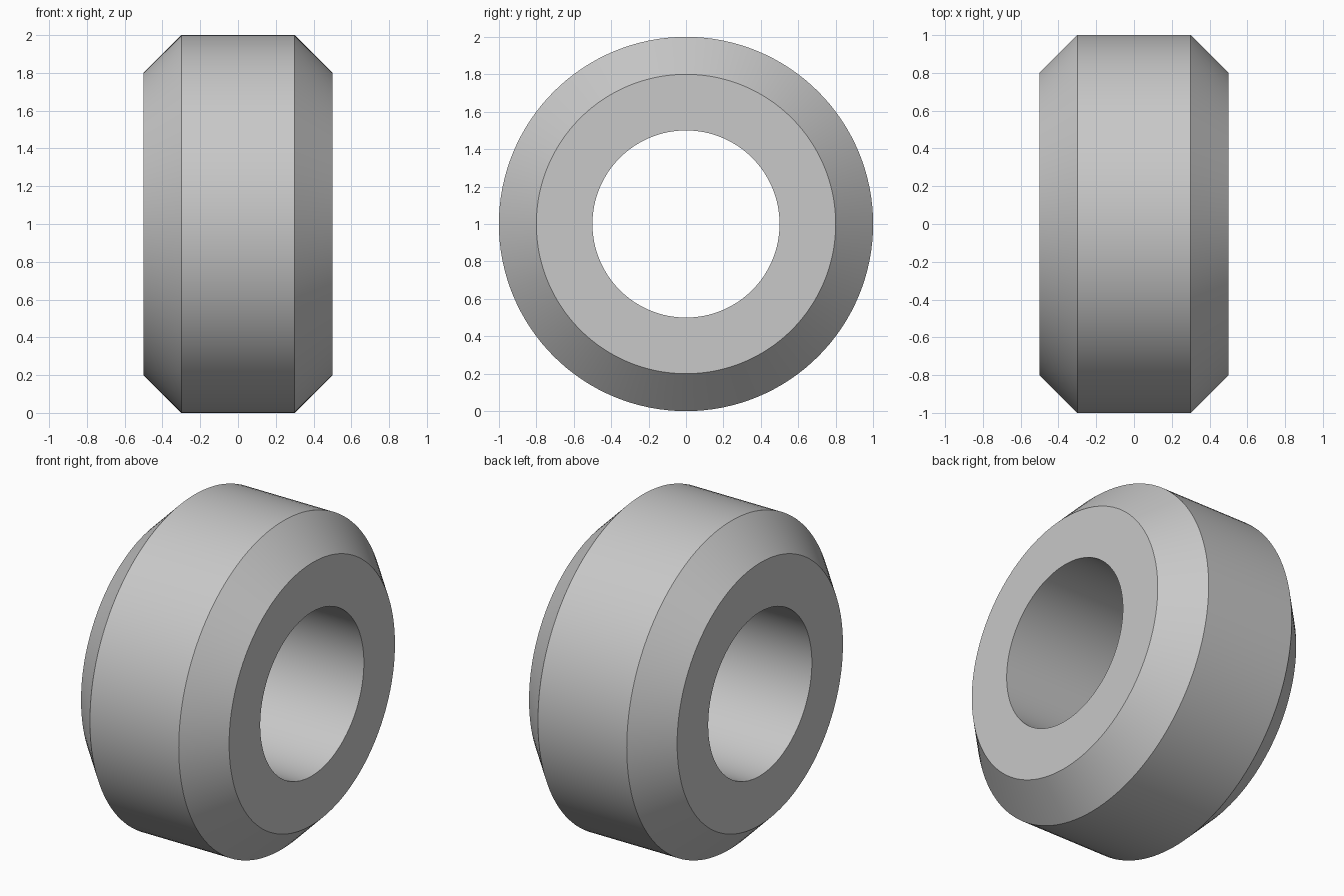
import bpy
import bmesh
from math import cos, sin, tau

cube = bpy.data.objects.get("Cube")
if cube:
    bpy.data.objects.remove(cube, do_unlink=True)

SEGMENTS = 128
CENTRE_Z = 1.0

# Plain grey
grey = bpy.data.materials.new("grey")
grey.use_nodes = True
colour = (0.58, 0.58, 0.58, 1)
grey.diffuse_color = colour
grey.node_tree.nodes["Principled BSDF"].inputs["Base Color"].default_value = colour

# Cross-section as (x, radius): bore, side faces, bevels and tread
profile = [(-0.5, 0.5), (-0.5, 0.8), (-0.3, 1.0),
           (0.3, 1.0), (0.5, 0.8), (0.5, 0.5)]

# Revolve the closed section around the x axis
bm = bmesh.new()
rings = []
for i in range(SEGMENTS):
    a = tau * i / SEGMENTS
    rings.append([bm.verts.new((x, r * cos(a), r * sin(a))) for x, r in profile])
for i, ring in enumerate(rings):
    following = rings[(i + 1) % SEGMENTS]
    for j in range(len(profile)):
        k = (j + 1) % len(profile)
        bm.faces.new((ring[j], ring[k], following[k], following[j]))
bmesh.ops.recalc_face_normals(bm, faces=bm.faces)

# Bevelled ring
mesh = bpy.data.meshes.new("bevelled_ring")
bm.to_mesh(mesh)
bm.free()
mesh.materials.append(grey)
ring_object = bpy.data.objects.new("bevelled_ring", mesh)
ring_object.location.z = CENTRE_Z
bpy.context.collection.objects.link(ring_object)

# Round surfaces smooth, rims sharp
bpy.ops.object.select_all(action="DESELECT")
ring_object.select_set(True)
bpy.context.view_layer.objects.active = ring_object
bpy.ops.object.shade_smooth_by_angle()
